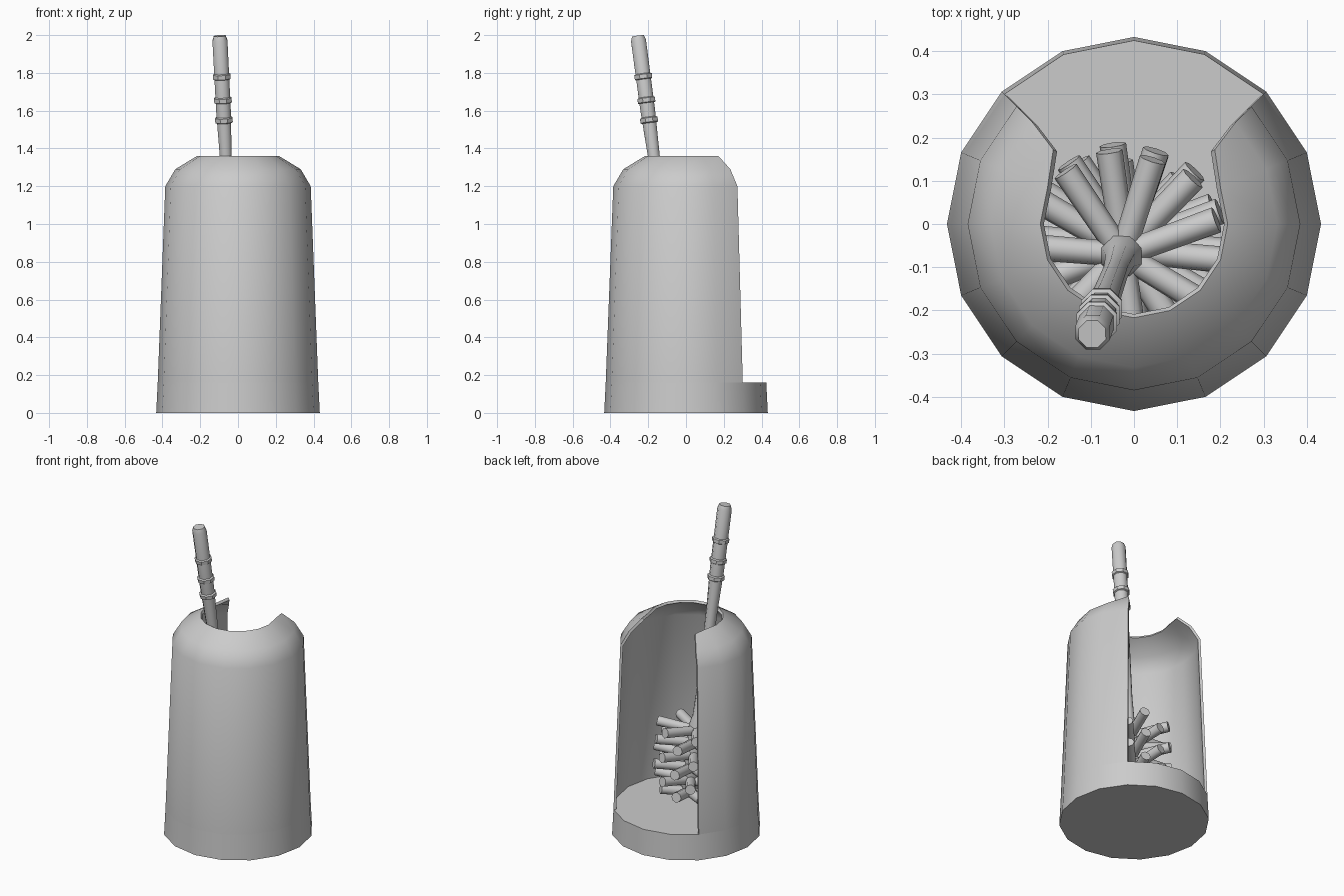
import bpy, bmesh, math
from mathutils import Vector, Matrix

if "Cube" in bpy.data.objects:
    bpy.data.objects.remove(bpy.data.objects["Cube"])


def finish(bm, name, angle=40):
    me = bpy.data.meshes.new(name)
    bm.to_mesh(me)
    bm.free()
    ob = bpy.data.objects.new(name, me)
    bpy.context.collection.objects.link(ob)
    bpy.ops.object.select_all(action='DESELECT')
    ob.select_set(True)
    bpy.context.view_layer.objects.active = ob
    bpy.ops.object.shade_smooth_by_angle(angle=math.radians(angle))
    return ob


def lathe(bm, profile, sides, matrix=Matrix(), phase=0.0):
    """Closed solid of revolution from (radius, height) pairs."""
    rings = []
    for r, z in profile:
        rings.append([bm.verts.new(matrix @ Vector((
            r * math.cos(phase + math.tau * k / sides),
            r * math.sin(phase + math.tau * k / sides), z))) for k in range(sides)])
    for a, b in zip(rings, rings[1:]):
        for k in range(sides):
            n = (k + 1) % sides
            bm.faces.new((a[k], a[n], b[n], b[k]))
    bm.faces.new(rings[0][::-1])
    bm.faces.new(rings[-1])


# solid base of the holder
bm = bmesh.new()
lathe(bm, [(0.433, 0), (0.425, 0.16)], 16)
finish(bm, "holder_base")

# tapered wall with rounded shoulder, open at the back (45 to 135 degrees)
bm = bmesh.new()
wall = [(0.425, 0.16), (0.385, 1.2), (0.332, 1.29), (0.217, 1.36)]
cols = []
for k in range(6, 19):
    a = math.tau * k / 16
    col = [Vector((r * math.cos(a), r * math.sin(a), z)) for r, z in wall]
    if k in (6, 18):
        col[-1].x, col[-1].y = math.copysign(0.187, col[-1].x), 0.172
    cols.append([bm.verts.new(v) for v in col])
for a, b in zip(cols, cols[1:]):
    for i in range(len(wall) - 1):
        bm.faces.new((a[i], b[i], b[i + 1], a[i + 1]))
ob = finish(bm, "holder_wall", 50)
mod = ob.modifiers.new("thickness", 'SOLIDIFY')
mod.thickness = 0.016
mod.offset = -1
bpy.context.view_layer.objects.active = ob
bpy.ops.object.modifier_apply(modifier=mod.name)
bpy.ops.object.shade_smooth_by_angle(angle=math.radians(40))

# leaning frame shared by all brush parts
axis = Vector((-0.05, -0.133, 1)).normalized()
tilt = Matrix.Translation((-0.007, -0.016, 0.2)) @ \
    Vector((0, 0, 1)).rotation_difference(axis).to_matrix().to_4x4()
S = 1.01


def t(z):
    return (z - 0.2) * S


# handle with grip
bm = bmesh.new()
lathe(bm, [(0.035, t(0.21)), (0.05, t(0.24)), (0.05, t(0.64)), (0.036, t(0.70)),
           (0.03, t(0.9)), (0.034, t(1.36)), (0.042, t(1.6)),
           (0.043, t(1.97)), (0.034, t(1.996))], 8, tilt, math.pi / 8)
finish(bm, "brush_handle", 50)

# grip rings
bm = bmesh.new()
for z in (1.55, 1.655, 1.78):
    lathe(bm, [(0.04, t(z - 0.016)), (0.05, t(z - 0.011)),
               (0.051, t(z + 0.011)), (0.042, t(z + 0.016))], 8, tilt, math.pi / 8)
finish(bm, "grip_rings", 30)

# staggered layers of thick bristles
bm = bmesh.new()
lengths = [0.17, 0.21, 0.23, 0.235, 0.235, 0.235]
for layer, length in enumerate(lengths):
    z = t(0.235 + 0.075 * layer)
    for k in range(7):
        a = math.tau * (k + 0.5 * (layer % 2)) / 7 - math.radians(5)
        m = tilt @ Matrix.Translation((0, 0, z)) @ Matrix.Rotation(a, 4, 'Z') \
            @ Matrix.Rotation(math.radians(87), 4, 'Y')
        lathe(bm, [(0.029, 0.02), (0.031, length)], 8, m)
finish(bm, "brush_bristles", 50)
